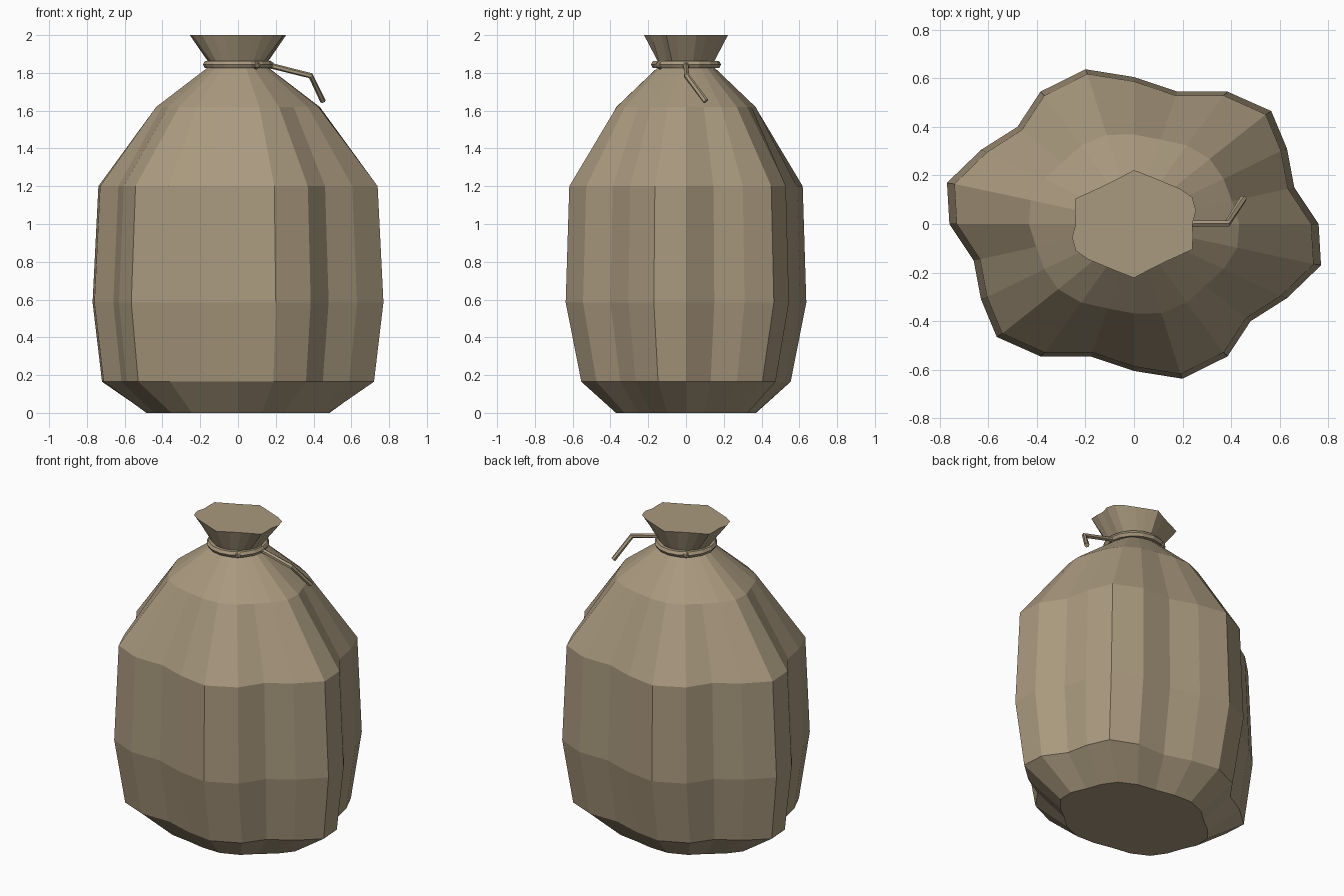
import bpy, bmesh, math
from mathutils import Vector

if "Cube" in bpy.data.objects:
    bpy.data.objects.remove(bpy.data.objects["Cube"])

burlap = bpy.data.materials.new("burlap_tan")
burlap.diffuse_color = (0.40, 0.32, 0.21, 1)
burlap.use_nodes = True
burlap.node_tree.nodes["Principled BSDF"].inputs["Base Color"].default_value = burlap.diffuse_color


def make_object(name, bm):
    bmesh.ops.recalc_face_normals(bm, faces=bm.faces)
    mesh = bpy.data.meshes.new(name)
    bm.to_mesh(mesh)
    bm.free()
    mesh.materials.append(burlap)
    obj = bpy.data.objects.new(name, mesh)
    bpy.context.collection.objects.link(obj)
    return obj


def skin(name, rings, closed=False):
    """Bridge rings of points, capping the ends unless closed."""
    bm = bmesh.new()
    loops = [[bm.verts.new(p) for p in ring] for ring in rings]
    n = len(loops[0])
    pairs = list(zip(loops, loops[1:]))
    if closed:
        pairs.append((loops[-1], loops[0]))
    else:
        bm.faces.new(loops[0][::-1])
        bm.faces.new(loops[-1])
    for a, b in pairs:
        for i in range(n):
            j = (i + 1) % n
            bm.faces.new((a[i], a[j], b[j], b[i]))
    return make_object(name, bm)


# Lumpy sack outlines: half of each, repeated by a half turn
def full(half):
    return half + [(-x, -y) for x, y in half]


body = full([(.76, 0), (.66, .15), (.63, .31), (.565, .465), (.385, .545), (.18, .545),
             (0, .605), (-.20, .637), (-.385, .545), (-.48, .40), (-.63, .305), (-.77, .17)])
mouth = full([(.24, 0), (.255, .055), (.24, .11), (.19, .145), (.13, .17), (.07, .195),
              (0, .222), (-.07, .185), (-.13, .155), (-.185, .13), (-.24, .105), (-.243, .05)])


def sack_ring(z, sx, sy, lump):
    """Body outline, scaled and blended towards a plain oval."""
    ring = []
    for i, (x, y) in enumerate(body):
        a = math.radians(15 * i)
        ex, ey = .71 * math.cos(a), .60 * math.sin(a)
        ring.append((sx * (ex + (x - ex) * lump), sy * (ey + (y - ey) * lump), z))
    return ring


# Sack with gathered neck and flared mouth
skin("sack", [
    sack_ring(0, .66, .61, .5),
    sack_ring(.165, .935, .87, 1),
    sack_ring(.585, 1, 1, 1),
    sack_ring(1.2, .96, .97, 1),
    sack_ring(1.62, .595, .612, .35),
    sack_ring(1.84, .20, .23, .3),
    [(x, y, 2.0) for x, y in mouth],
])

# Cord wrapped round the neck
cord = []
for i in range(16):
    a = math.tau * i / 16
    cord.append([((.165 + .021 * math.cos(b)) * math.cos(a),
                  (.165 + .021 * math.cos(b)) * math.sin(a),
                  1.844 + .021 * math.sin(b))
                 for b in [math.tau * k / 6 for k in range(6)]])
skin("neck_cord", cord, closed=True)


# Loose cord tail, hanging over the shoulder
def tube(name, path, radius, sides=6):
    pts = [Vector(p) for p in path]
    rings = []
    for i, p in enumerate(pts):
        t = (pts[min(i + 1, len(pts) - 1)] - pts[max(i - 1, 0)]).normalized()
        u = t.cross(Vector((0, 1, 0))).normalized()
        v = t.cross(u)
        rings.append([p + radius * (u * math.cos(math.tau * k / sides)
                                    + v * math.sin(math.tau * k / sides)) for k in range(sides)])
    skin(name, rings)


tube("cord_tail", [(.165, 0, 1.84), (.385, .003, 1.785), (.45, .105, 1.65)], .015)

# Small knots on the cord
for name, deg in (("side_knot", 0), ("front_knot", -55), ("back_knot", 125)):
    a = math.radians(deg)
    bm = bmesh.new()
    bmesh.ops.create_icosphere(bm, subdivisions=1, radius=.024)
    bmesh.ops.translate(bm, verts=bm.verts,
                        vec=(.168 * math.cos(a), .168 * math.sin(a), 1.842))
    make_object(name, bm)
